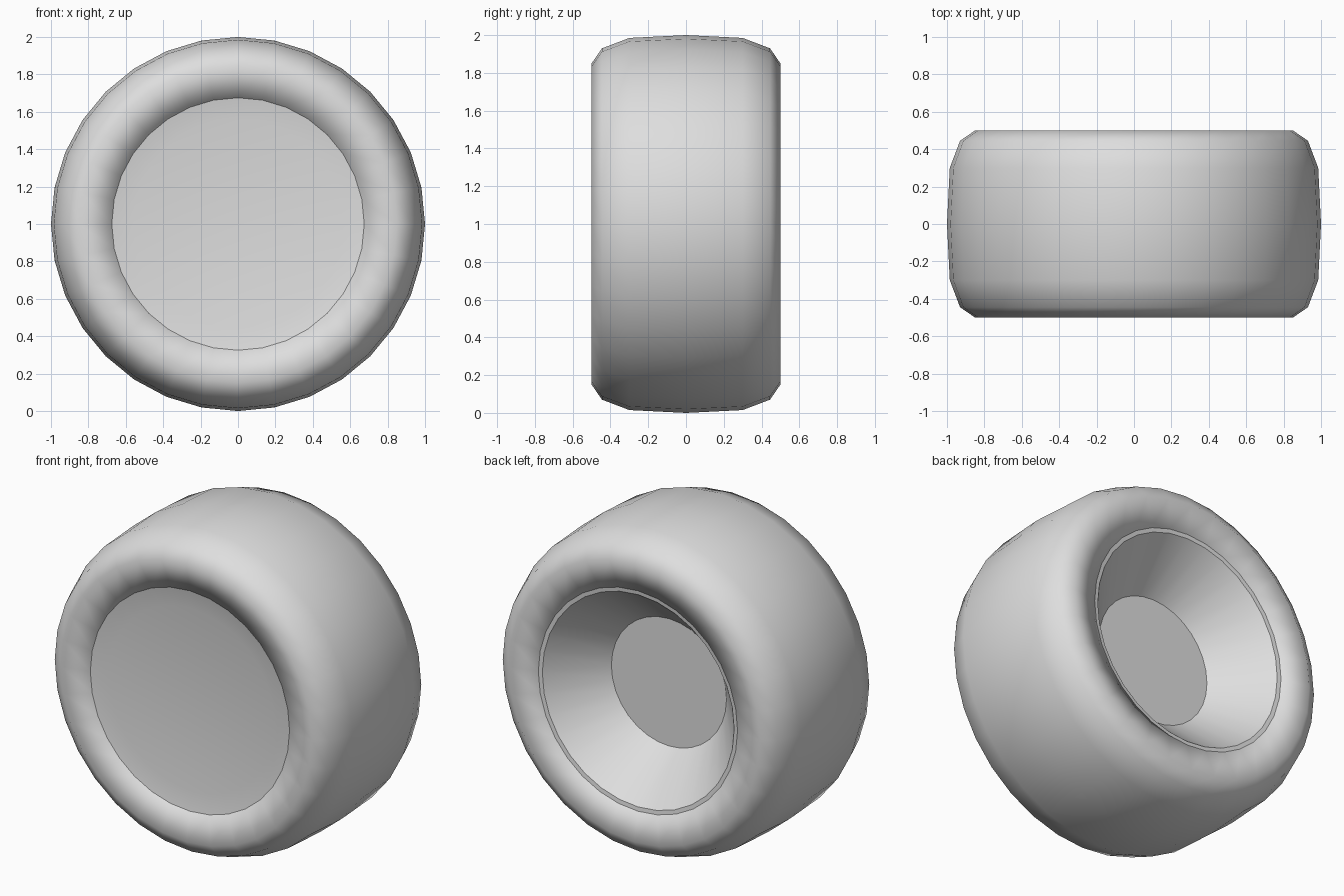
import bpy, bmesh, math

if "Cube" in bpy.data.objects:
    bpy.data.objects.remove(bpy.data.objects["Cube"])

SIDES = 32

grey = bpy.data.materials.new("light_grey")
grey.diffuse_color = (0.73, 0.73, 0.73, 1)
grey.use_nodes = True
grey.node_tree.nodes["Principled BSDF"].inputs["Base Color"].default_value = grey.diffuse_color


def lathe(name, profile, closed, smooth_angle):
    """Spin a (radius, y) profile around the wheel axis at z = 1."""
    bm = bmesh.new()
    rings = []
    for r, y in profile:
        if r == 0:
            rings.append([bm.verts.new((0, y, 1))] * SIDES)
        else:
            rings.append([bm.verts.new((r * math.sin(2 * math.pi * i / SIDES), y,
                                        1 + r * math.cos(2 * math.pi * i / SIDES)))
                          for i in range(SIDES)])
    pairs = list(zip(rings, rings[1:]))
    if closed:
        pairs.append((rings[-1], rings[0]))
    for a, b in pairs:
        for i in range(SIDES):
            j = (i + 1) % SIDES
            corners = list(dict.fromkeys((a[i], a[j], b[j], b[i])))
            bm.faces.new(corners)
    bmesh.ops.recalc_face_normals(bm, faces=bm.faces[:])
    mesh = bpy.data.meshes.new(name)
    bm.to_mesh(mesh)
    bm.free()
    mesh.materials.append(grey)
    obj = bpy.data.objects.new(name, mesh)
    bpy.context.collection.objects.link(obj)
    bpy.ops.object.select_all(action='DESELECT')
    obj.select_set(True)
    bpy.context.view_layer.objects.active = obj
    bpy.ops.object.shade_smooth_by_angle(angle=math.radians(smooth_angle))
    return obj


# Tyre: rounded tread and sidewalls, mirrored front to back
half = [(0.985, 0.3), (0.93, 0.445), (0.85, 0.5), (0.675, 0.465)]
tyre = [(r, -y) for r, y in reversed(half)] + [(1.0, 0.0)] + half
lathe("tyre", tyre, True, 120)

# Rim: shallow dished cover in front, deep conical well behind
rim = [(0, -0.445), (0.56, -0.445), (0.675, -0.465), (0.675, 0.465),
       (0.65, 0.462), (0.39, 0.165), (0, 0.165)]
lathe("rim", rim, False, 30)
